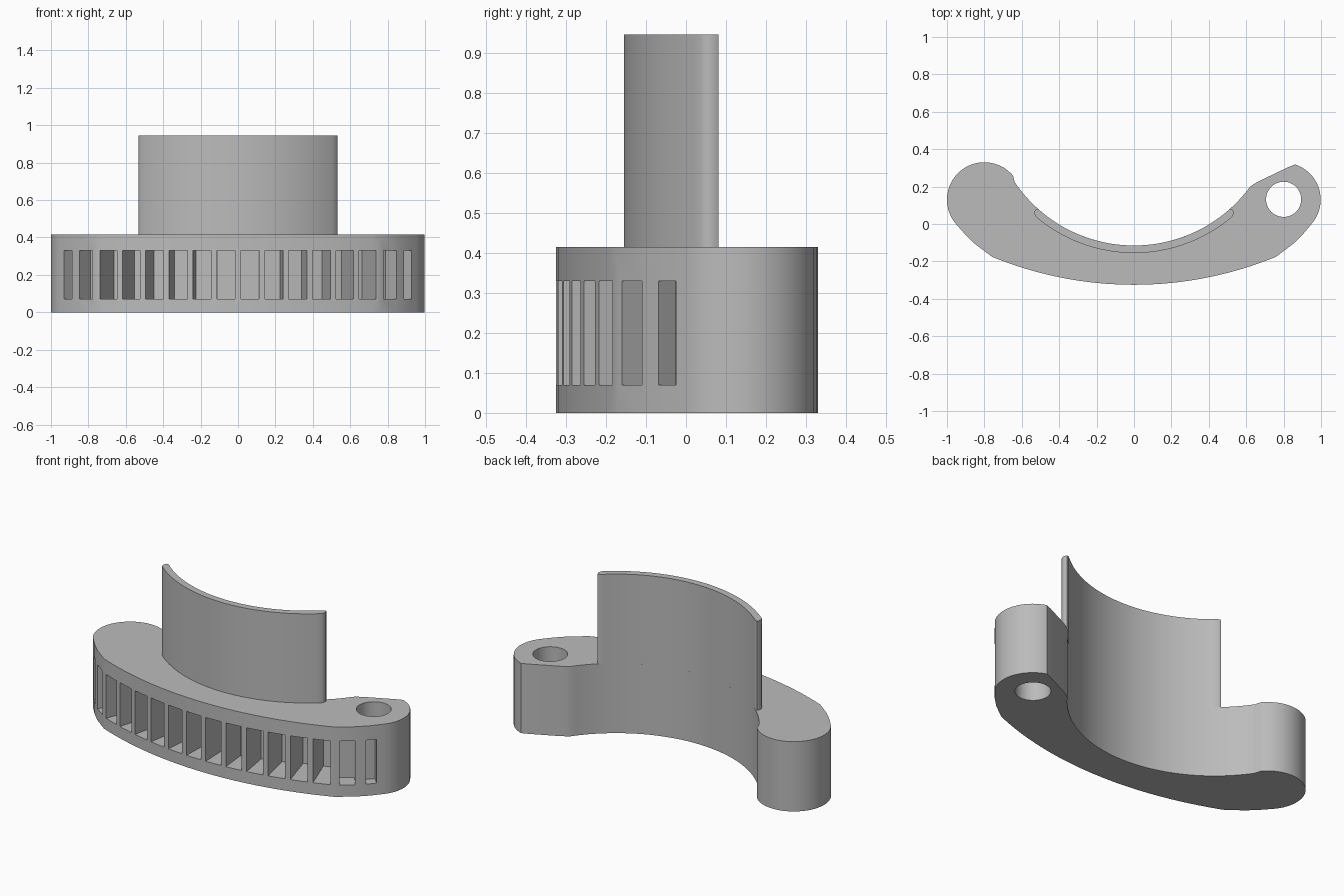
import bpy, bmesh, math
from mathutils import Matrix, Vector

old = bpy.data.objects.get("Cube")
if old:
    bpy.data.objects.remove(old, do_unlink=True)

GREY = (0.5, 0.5, 0.5, 1)
grey = bpy.data.materials.new("plain grey")
grey.use_nodes = True
grey.diffuse_color = GREY
grey.node_tree.nodes["Principled BSDF"].inputs["Base Color"].default_value = GREY


def arc(cx, cy, r, start, end, steps):
    """Points on an arc, angles in degrees."""
    angles = [math.radians(start + (end - start) * i / steps) for i in range(steps + 1)]
    return [(cx + r * math.cos(a), cy + r * math.sin(a)) for a in angles]


def make_object(name, bm):
    bmesh.ops.recalc_face_normals(bm, faces=bm.faces)
    mesh = bpy.data.meshes.new(name)
    bm.to_mesh(mesh)
    bm.free()
    mesh.materials.append(grey)
    obj = bpy.data.objects.new(name, mesh)
    bpy.context.collection.objects.link(obj)
    return obj


def extrude(name, outline, z0, z1):
    bm = bmesh.new()
    face = bm.faces.new([bm.verts.new((x, y, z0)) for x, y in outline])
    out = bmesh.ops.extrude_face_region(bm, geom=[face])
    top = [v for v in out["geom"] if isinstance(v, bmesh.types.BMVert)]
    bmesh.ops.translate(bm, verts=top, vec=(0, 0, z1 - z0))
    return make_object(name, bm)


def smooth(obj):
    bpy.ops.object.select_all(action='DESELECT')
    obj.select_set(True)
    bpy.context.view_layer.objects.active = obj
    bpy.ops.object.shade_smooth_by_angle(angle=math.radians(30))


BASE_TOP, WALL_TOP = 0.415, 0.945
FRONT_Y, FRONT_R = 1.675, 2.0
BACK_Y, BACK_R = 0.655, 0.77

# Crescent base: bowed front, pierced lobe, hollow back, round lobe
outline = arc(0, FRONT_Y, FRONT_R, -112.3, -67.7, 32)
outline += [(0.85, -0.107), (0.905, -0.053)]
outline += arc(0.8, 0.13, 0.198, -42, 72, 20)
outline += [(0.825, 0.304), (0.67, 0.23), (0.64, 0.213)]
outline += arc(0, BACK_Y, BACK_R, -36.4, -146, 48)
outline += arc(-0.8, 0.13, 0.2, 40, 222, 32)
outline += [(-0.905, -0.053), (-0.85, -0.107)]
base = extrude("crescent_base", outline, 0, BASE_TOP)

# Slots: x, y, tilt in degrees, width, depth; mirrored to both sides
slots = []
for i, depth in enumerate((0.15, 0.16, 0.18, 0.2, 0.22, 0.22)):
    tilt = (i + 0.5) * 3.68
    a = math.radians(tilt)
    slots.append((FRONT_R * math.sin(a), FRONT_Y - FRONT_R * math.cos(a), tilt, 0.098, depth))
slots += [(0.815, -0.138, 37, 0.085, 0.1), (0.91, -0.048, 45, 0.06, 0.06)]

bm = bmesh.new()
for x, y, tilt, width, depth in slots:
    for side in (1, -1):
        turn = Matrix.Rotation(math.radians(tilt * side), 4, 'Z')
        place = Matrix.Translation((x * side, y, 0.2)) @ turn
        place = place @ Matrix.Translation((0, depth / 2 - 0.02, 0))
        size = Matrix.Diagonal(Vector((width, depth + 0.04, 0.26, 1)))
        bmesh.ops.create_cube(bm, size=1, matrix=place @ size)

# Bolt hole through the lobe
bmesh.ops.create_cone(bm, cap_ends=True, segments=48, radius1=0.094, radius2=0.094,
                      depth=1, matrix=Matrix.Translation((0.8, 0.132, 0.2)))
cutter = make_object("slot_and_hole_cutter", bm)
cutter.hide_render = True

# Bake the cut into the base and drop the cutter
cut = base.modifiers.new("cut", 'BOOLEAN')
cut.operation = 'DIFFERENCE'
cut.solver = 'EXACT'
cut.object = cutter
bpy.context.view_layer.update()
graph = bpy.context.evaluated_depsgraph_get()
baked = bpy.data.meshes.new_from_object(base.evaluated_get(graph))
base.modifiers.clear()
base.data = baked
bpy.data.objects.remove(cutter, do_unlink=True)
smooth(base)

# Thin curved wall with rounded ends, flush with the hollow back
span = math.degrees(math.asin(0.525 / (BACK_R + 0.04)))
inner = math.degrees(math.asin(0.51 / BACK_R))
wall = arc(0, BACK_Y, BACK_R + 0.04, -90 - span, -90 + span, 40)
wall += [(0.531, 0.052), (0.531, 0.068), (0.524, 0.081)]
wall += arc(0, BACK_Y, BACK_R, -90 + inner, -90 - inner, 40)
wall += [(-0.524, 0.081), (-0.531, 0.068), (-0.531, 0.052)]
smooth(extrude("curved_wall", wall, BASE_TOP, WALL_TOP))
